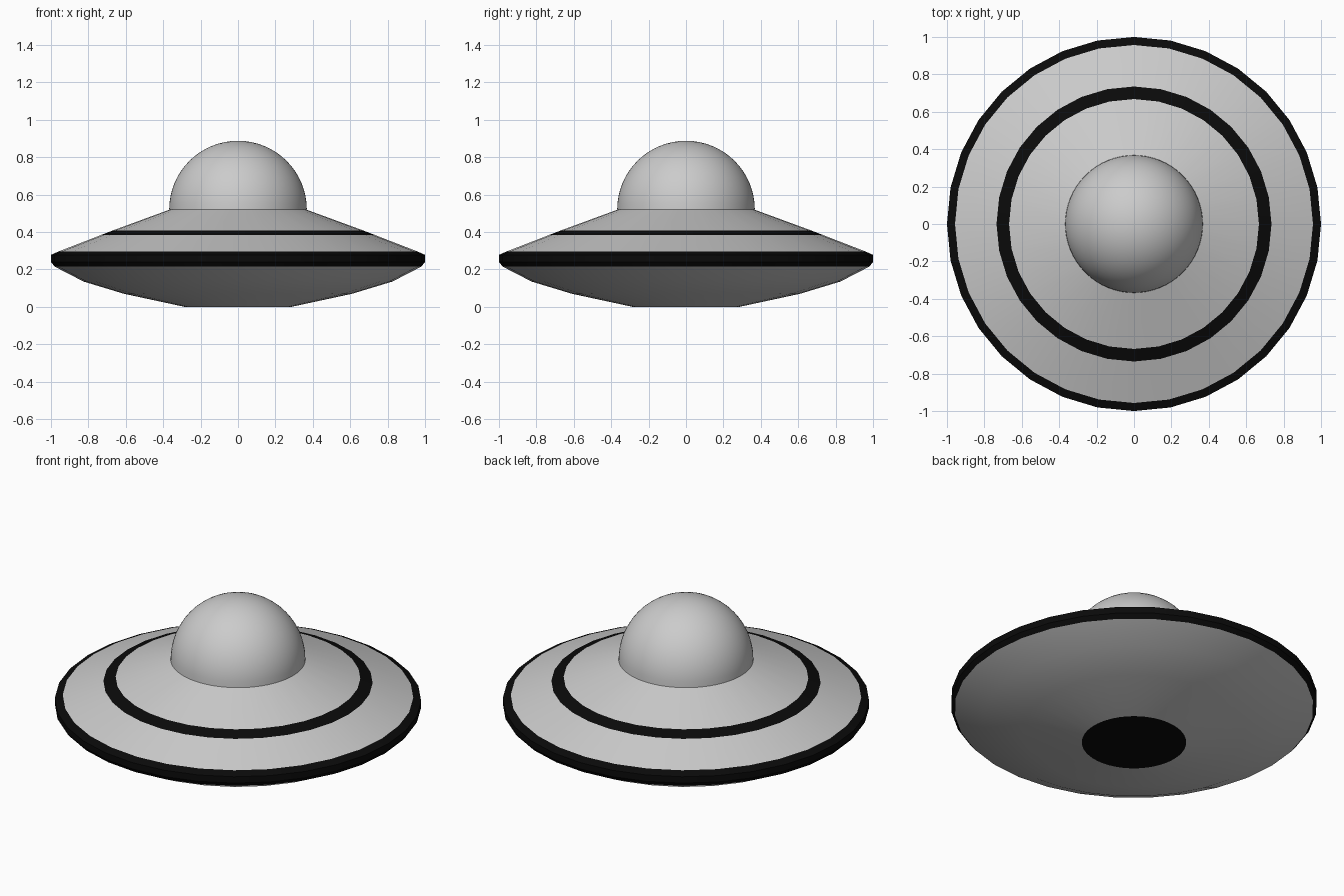
import bpy, bmesh, math

if "Cube" in bpy.data.objects:
    bpy.data.objects.remove(bpy.data.objects["Cube"])

black = bpy.data.materials.new("black_trim")
black.diffuse_color = (0.003, 0.003, 0.003, 1)
black.use_nodes = True
black.node_tree.nodes["Principled BSDF"].inputs["Base Color"].default_value = black.diffuse_color


def lathe(name, profile, sides=32, material=None):
    """Spin an (r, z) profile, listed bottom to top, around the z axis."""
    bm = bmesh.new()
    rings = []
    for r, z in profile:
        if r < 1e-6:
            rings.append([bm.verts.new((0, 0, z))] * sides)
        else:
            rings.append([bm.verts.new((r * math.cos(2 * math.pi * i / sides),
                                        r * math.sin(2 * math.pi * i / sides), z))
                          for i in range(sides)])
    for low, high in zip(rings, rings[1:]):
        for i in range(sides):
            j = (i + 1) % sides
            corners = [low[i], low[j], high[j], high[i]]
            bm.faces.new(list(dict.fromkeys(corners)))
    mesh = bpy.data.meshes.new(name)
    bm.to_mesh(mesh)
    bm.free()
    obj = bpy.data.objects.new(name, mesh)
    bpy.context.collection.objects.link(obj)
    if material:
        mesh.materials.append(material)
    bpy.ops.object.select_all(action='DESELECT')
    obj.select_set(True)
    bpy.context.view_layer.objects.active = obj
    bpy.ops.object.shade_smooth_by_angle(angle=math.radians(35))
    return obj


# Underside: black hatch and shallow grey bowl
lathe("bottom_hatch", [(0, 0), (0.285, 0)], 64, black)
lathe("lower_hull", [(0.285, 0), (0.61, 0.07), (0.825, 0.135), (0.98, 0.215)])

# Black bumper around the widest edge
lathe("rim_band", [(0.98, 0.215), (1.0, 0.24), (1.0, 0.278), (0.957, 0.297)],
      material=black)

# Sloping top with an inlaid black stripe
lathe("outer_deck", [(0.957, 0.297), (0.735, 0.383)])
lathe("deck_stripe", [(0.735, 0.383), (0.668, 0.409)], material=black)
lathe("inner_deck", [(0.668, 0.409), (0.365, 0.52)])

# Hemispherical cockpit dome
dome_r, dome_z, steps = 0.368, 0.52, 16
lathe("dome", [(dome_r * math.cos(math.pi / 2 * k / steps),
                dome_z + dome_r * math.sin(math.pi / 2 * k / steps))
               for k in range(steps + 1)], 64)
